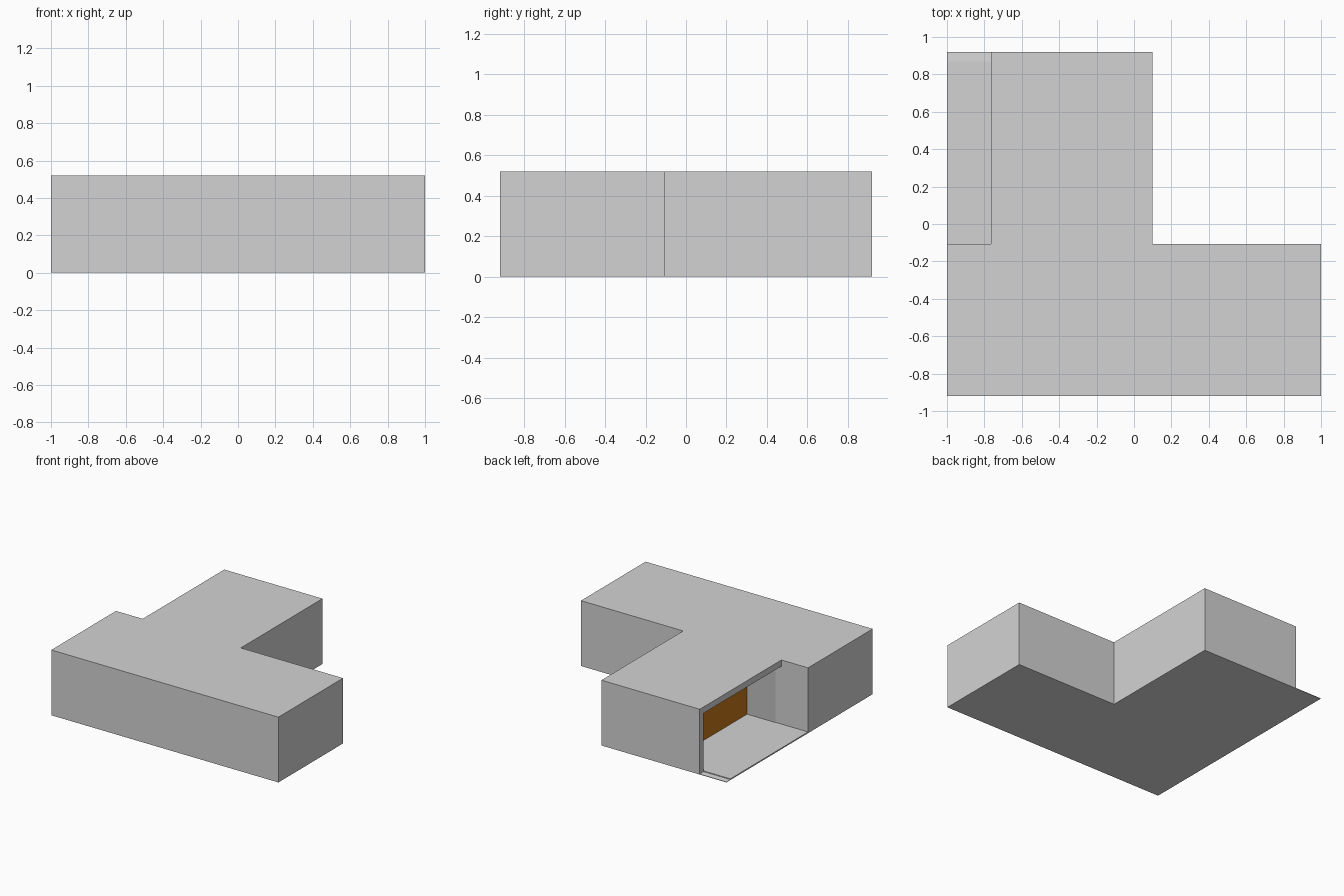
import bpy
import bmesh

cube = bpy.data.objects.get("Cube")
if cube:
    bpy.data.objects.remove(cube, do_unlink=True)


def material(name, rgb):
    m = bpy.data.materials.new(name)
    m.use_nodes = True
    m.diffuse_color = (*rgb, 1)
    m.node_tree.nodes["Principled BSDF"].inputs["Base Color"].default_value = (*rgb, 1)
    return m


wall_grey = material("wall_grey", (0.65, 0.65, 0.65))
pale_grey = material("pale_grey", (0.71, 0.71, 0.71))
shade_grey = material("shade_grey", (0.53, 0.53, 0.53))
brown = material("brown", (0.58, 0.185, 0.01))


def prism(name, outline, z0, z1, mat):
    """Extrude a flat outline between two heights."""
    bm = bmesh.new()
    face = bm.faces.new([bm.verts.new((x, y, z0)) for x, y in outline])
    top = bmesh.ops.extrude_face_region(bm, geom=[face])["geom"]
    verts = [v for v in top if isinstance(v, bmesh.types.BMVert)]
    bmesh.ops.translate(bm, verts=verts, vec=(0, 0, z1 - z0))
    bmesh.ops.recalc_face_normals(bm, faces=bm.faces)
    mesh = bpy.data.meshes.new(name)
    bm.to_mesh(mesh)
    bm.free()
    mesh.materials.append(mat)
    obj = bpy.data.objects.new(name, mesh)
    bpy.context.collection.objects.link(obj)
    return obj


def box(name, x0, x1, y0, y1, z0, z1, mat):
    return prism(name, [(x0, y0), (x1, y0), (x1, y1), (x0, y1)], z0, z1, mat)


# Main dimensions
SIDE, DEPTH, HEIGHT = 1.0, 0.92, 0.52
STEP_Y, STEP_X = -0.107, 0.1      # inner corner of the L
ROOF_X, BACK_X = -0.765, -0.46    # roof edge and back of the porch
WALL, BASE, FLOOR = 0.05, 0.004, 0.01

# Thin L-shaped base plate
prism("base_plate",
      [(-SIDE, -DEPTH), (SIDE, -DEPTH), (SIDE, STEP_Y),
       (STEP_X, STEP_Y), (STEP_X, DEPTH), (-SIDE, DEPTH)],
      0, BASE, pale_grey)

# Closed wings
box("front_wing", -SIDE, SIDE, -DEPTH, STEP_Y, BASE, HEIGHT, wall_grey)
box("rear_wing", BACK_X, STEP_X, STEP_Y, DEPTH, BASE, HEIGHT, wall_grey)

# Open porch beside the rear wing
box("porch_floor", -SIDE, BACK_X, STEP_Y, DEPTH - WALL, BASE, FLOOR, wall_grey)
box("porch_end_wall", ROOF_X, BACK_X, DEPTH - WALL, DEPTH, BASE, HEIGHT - WALL, wall_grey)
box("porch_roof", ROOF_X, BACK_X, STEP_Y, DEPTH, HEIGHT - WALL, HEIGHT, wall_grey)

# Coloured wall linings inside the porch
box("brown_lining", BACK_X - 0.006, BACK_X, STEP_Y, DEPTH - WALL,
    FLOOR, HEIGHT - WALL, brown)
box("grey_lining", ROOF_X + WALL, BACK_X - 0.006, STEP_Y, STEP_Y + 0.004,
    FLOOR, HEIGHT - WALL, shade_grey)
